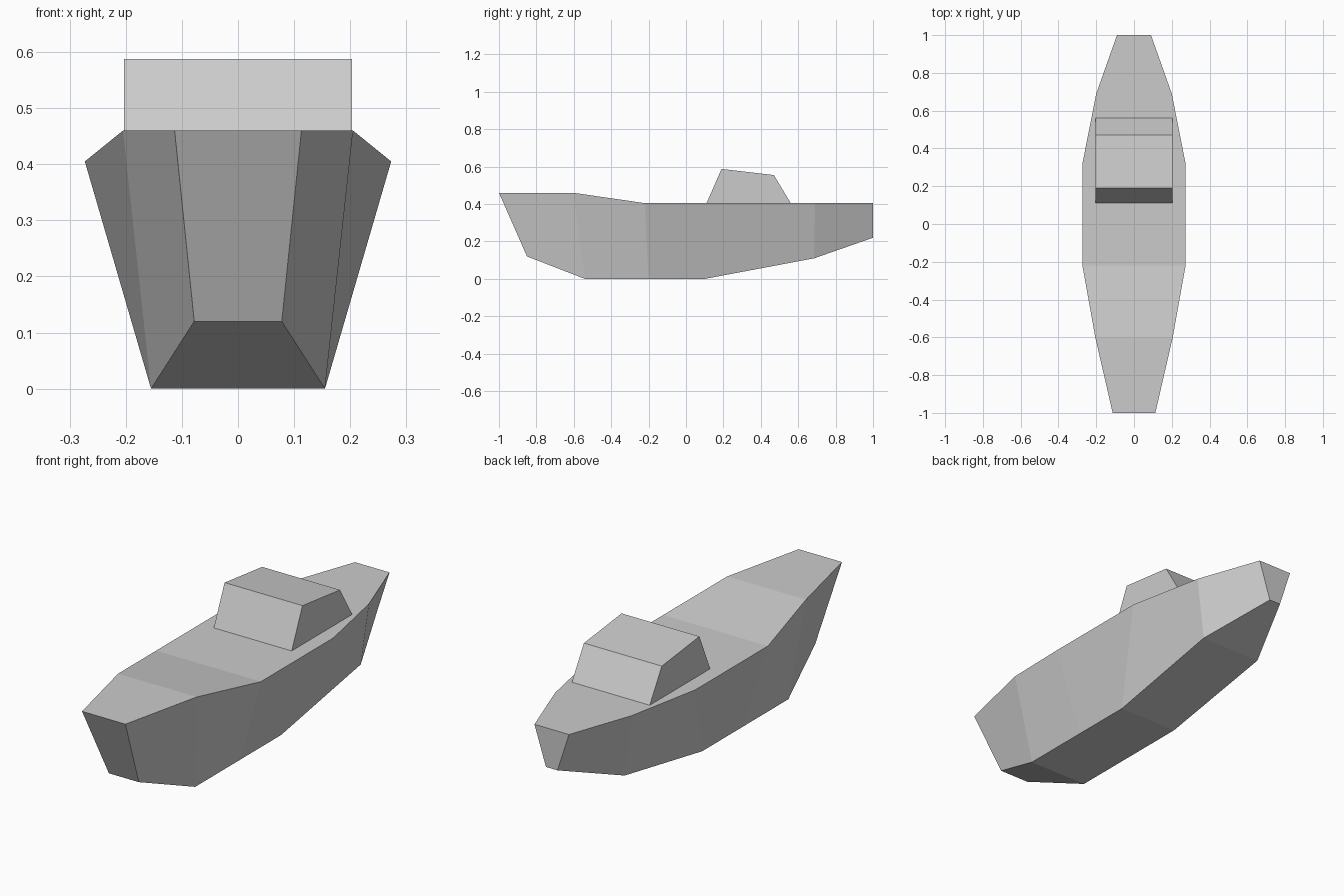
import bpy
import bmesh

cube = bpy.data.objects.get("Cube")
if cube:
    bpy.data.objects.remove(cube, do_unlink=True)

# Single grey paint
grey = bpy.data.materials.new("hull grey")
grey.use_nodes = True
colour = (0.6, 0.6, 0.6, 1)
grey.diffuse_color = colour
grey.node_tree.nodes["Principled BSDF"].inputs["Base Color"].default_value = colour


def loft(name, sections):
    """Skin a closed solid through rings of points with equal counts."""
    bm = bmesh.new()
    rings = [[bm.verts.new(p) for p in ring] for ring in sections]
    for a, b in zip(rings, rings[1:]):
        for i in range(len(a)):
            j = (i + 1) % len(a)
            bm.faces.new((a[i], a[j], b[j], b[i]))
    bm.faces.new(rings[0])
    bm.faces.new(rings[-1])
    bmesh.ops.recalc_face_normals(bm, faces=bm.faces)
    mesh = bpy.data.meshes.new(name)
    bm.to_mesh(mesh)
    bm.free()
    mesh.materials.append(grey)
    obj = bpy.data.objects.new(name, mesh)
    bpy.context.collection.objects.link(obj)
    return obj


# Hull stations, bow to stern: deck (half width, y, z), keel (half width, y, z)
stations = [
    ((0.113, -1.0, 0.46), (0.078, -0.85, 0.12)),
    ((0.205, -0.6, 0.46), (0.155, -0.54, 0)),
    ((0.273, -0.22, 0.405), (0.155, -0.2, 0)),
    ((0.273, 0.32, 0.405), (0.155, 0.1, 0)),
    ((0.2, 0.69, 0.405), (0.16, 0.685, 0.11)),
    ((0.09, 1.0, 0.405), (0.03, 1.0, 0.22)),
]
loft("hull", [
    [(-dw, dy, dz), (dw, dy, dz), (kw, ky, kz), (-kw, ky, kz)]
    for (dw, dy, dz), (kw, ky, kz) in stations
])

# Cabin: side profile extruded across the deck
cabin_profile = [(0.11, 0.405), (0.19, 0.588), (0.47, 0.555), (0.56, 0.405)]
loft("cabin", [[(x, y, z) for y, z in cabin_profile] for x in (-0.203, 0.203)])
